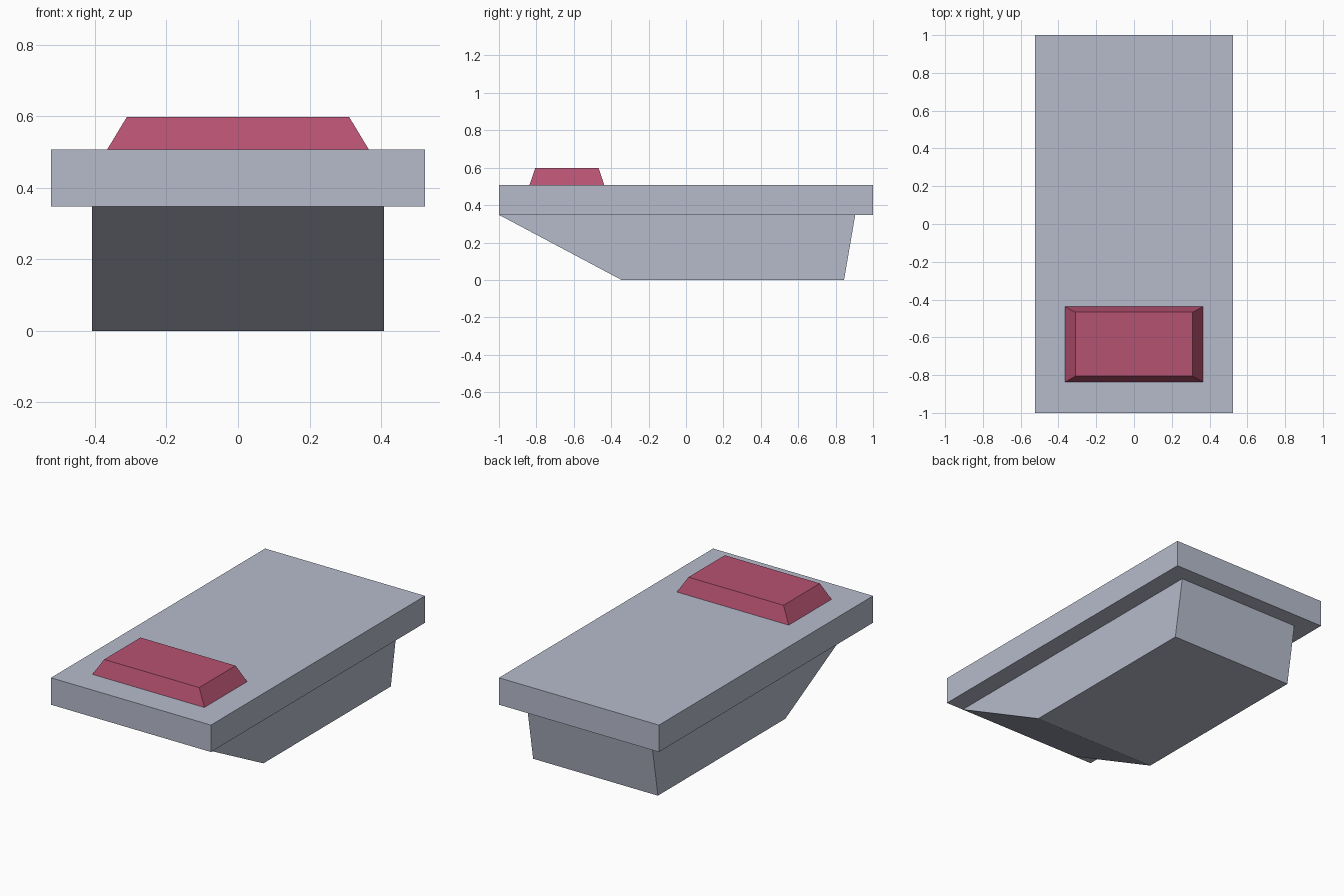
import bpy
import bmesh

cube = bpy.data.objects.get("Cube")
if cube:
    bpy.data.objects.remove(cube, do_unlink=True)


def make_material(name, colour):
    mat = bpy.data.materials.new(name)
    mat.use_nodes = True
    mat.diffuse_color = (*colour, 1)
    mat.node_tree.nodes["Principled BSDF"].inputs["Base Color"].default_value = (*colour, 1)
    return mat


def make_frustum(name, mat, bottom, top):
    """Block between two level rectangles, each (half width, front y, back y, z)."""
    bm = bmesh.new()
    rings = []
    for half, front, back, z in (bottom, top):
        corners = ((-half, front), (half, front), (half, back), (-half, back))
        rings.append([bm.verts.new((x, y, z)) for x, y in corners])
    low, high = rings
    bm.faces.new(low[::-1])
    bm.faces.new(high)
    for i in range(4):
        j = (i + 1) % 4
        bm.faces.new((low[i], low[j], high[j], high[i]))
    mesh = bpy.data.meshes.new(name)
    bm.to_mesh(mesh)
    bm.free()
    mesh.materials.append(mat)
    obj = bpy.data.objects.new(name, mesh)
    bpy.context.scene.collection.objects.link(obj)
    return obj


grey = make_material("pale blue grey", (0.47, 0.50, 0.60))
red = make_material("raspberry red", (0.47, 0.085, 0.165))

deck_low, deck_high = 0.348, 0.507

# Hull with a long raked bow and a slightly sloped stern
make_frustum("hull", grey, (0.408, -0.345, 0.845, 0), (0.408, -1, 0.905, deck_low))

# Flat overhanging deck
make_frustum("deck", grey, (0.523, -1, 1, deck_low), (0.523, -1, 1, deck_high))

# Bevelled hatch near the bow
make_frustum("hatch", red, (0.366, -0.837, -0.437, deck_high), (0.311, -0.806, -0.467, 0.598))
